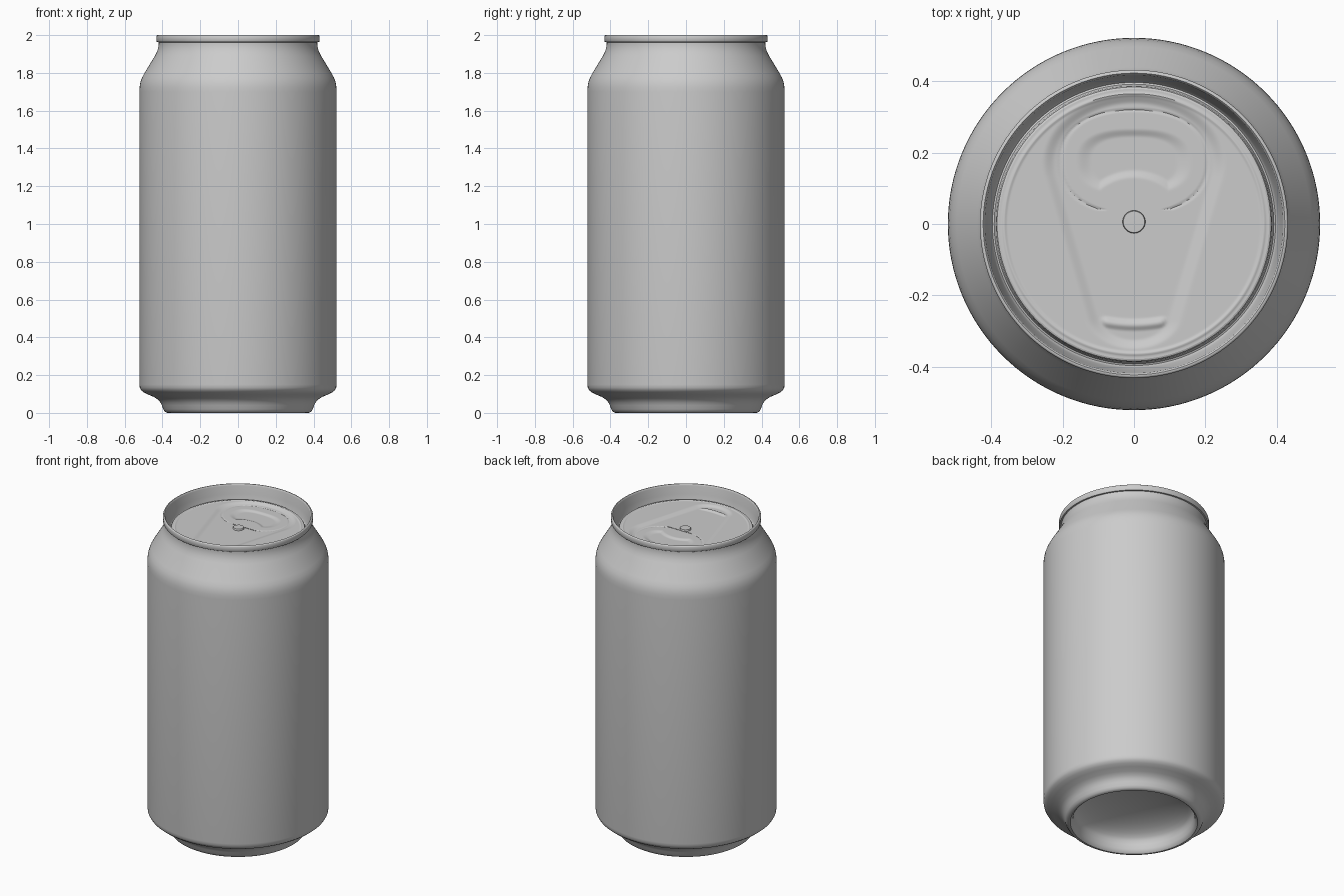
import bpy, bmesh, math
from math import sin, cos, tau, hypot

if "Cube" in bpy.data.objects:
    bpy.data.objects.remove(bpy.data.objects["Cube"])


def finish(name, bm, angle=40):
    bmesh.ops.recalc_face_normals(bm, faces=bm.faces)
    me = bpy.data.meshes.new(name)
    bm.to_mesh(me)
    bm.free()
    ob = bpy.data.objects.new(name, me)
    bpy.context.collection.objects.link(ob)
    bpy.ops.object.select_all(action='DESELECT')
    ob.select_set(True)
    bpy.context.view_layer.objects.active = ob
    bpy.ops.object.shade_smooth_by_angle(angle=math.radians(angle))
    return ob


def lathe(name, profile, segs, height=None, angle=40):
    """Revolve (radius, z) points about z; radius 0 closes to a pole.
    height(x, y) optionally embosses the surface."""
    bm = bmesh.new()
    rings = []
    for r, z in profile:
        n = 1 if r == 0 else segs
        ring = []
        for i in range(n):
            x, y = r * cos(tau * i / segs), r * sin(tau * i / segs)
            ring.append(bm.verts.new((x, y, z + (height(x, y) if height else 0))))
        rings.append(ring)
    for a, b in zip(rings, rings[1:]):
        for i in range(segs):
            j = (i + 1) % segs
            quad = [a[i % len(a)], a[j % len(a)], b[j % len(b)], b[i % len(b)]]
            bm.faces.new(list(dict.fromkeys(quad)))
    return finish(name, bm, angle)


# Can body: domed base, stand ring, wall, shoulder and neck
dome = [(0.345 * sin(t * math.pi / 20), 0.055 + 0.11 * cos(t * math.pi / 20))
        for t in range(0, 10)]
dome[0] = (0, dome[0][1])
body = dome + [
    (0.345, 0.05), (0.35, 0.025), (0.357, 0.008), (0.367, 0), (0.378, 0.001),
    (0.388, 0.007), (0.396, 0.02), (0.403, 0.04), (0.411, 0.055), (0.423, 0.07),
    (0.445, 0.084), (0.475, 0.097), (0.498, 0.108), (0.513, 0.12), (0.52, 0.133),
    (0.522, 0.15), (0.522, 1.70), (0.521, 1.725), (0.517, 1.75), (0.509, 1.773),
    (0.497, 1.796), (0.44, 1.89), (0.43, 1.91), (0.423, 1.93), (0.42, 1.95),
    (0.42, 1.965)]
lathe("can_body", body, 128)

# Seamed rim, chuck wall and countersink groove
rim = [
    (0.418, 1.962), (0.429, 1.963), (0.432, 1.967), (0.432, 1.994), (0.43, 1.998),
    (0.427, 2.0), (0.423, 2.0), (0.42, 1.997), (0.418, 1.99), (0.412, 1.94),
    (0.404, 1.905), (0.401, 1.895), (0.397, 1.89), (0.392, 1.892), (0.389, 1.898),
    (0.387, 1.912), (0.384, 1.918), (0.379, 1.92)]
lathe("lid_rim", rim, 128)


# Lid panel embossing from distance fields
def step(d, w):
    """1 inside (d<0), easing to 0 across a wall of width w."""
    t = min(1, max(0, 0.5 - d / w))
    return t * t * (3 - 2 * t)


def teardrop(x, y):
    # Hull of a big and a small circle, widened in x
    px, py = abs(x) / 1.32, 0.17 - y
    r1, r2, h = 0.18, 0.088, 0.42
    b = (r1 - r2) / h
    a = math.sqrt(1 - b * b)
    k = -b * px + a * py
    if k < 0:
        return hypot(px, py) - r1
    if k > a * h:
        return hypot(px, py - h) - r2
    return px * a + py * b - r1


def oval(x, y, cy, rx, ry, p):
    q = (abs(x / rx) ** p + abs((y - cy) / ry) ** p) ** (1 / p)
    return (q - 1) * min(rx, ry)


def emboss(x, y):
    z = -0.010 * step(teardrop(x, y), 0.03)
    # Bean-shaped dent in the opening
    bean = max(oval(x, y, 0.175, 0.14, 0.08, 2.6), 0.16 - hypot(x, y + 0.02))
    z -= 0.007 * step(bean, 0.025)
    # Score line round the opening, left open near the hinge
    if y > 0.04:
        z -= 0.003 * step(abs(oval(x, y, 0.175, 0.206, 0.145, 2.3)) - 0.002, 0.006)
    # Finger bead
    z += 0.007 * step(hypot(max(0, abs(x) - 0.075), y + 0.283 - 1.2 * x * x) - 0.01, 0.018)
    # Ring bead near the panel edge
    z += 0.004 * step(abs(hypot(x, y) - 0.364) - 0.003, 0.01)
    return z


panel = [(0.379 * i / 110, 1.92) for i in range(111)]
lathe("lid_panel", panel, 240, emboss)

# Rivet in the middle of the lid
rivet = lathe("rivet", [(0.032, 1.905), (0.032, 1.917), (0.03, 1.920), (0, 1.921)], 40)
rivet.location.y = 0.006

# Short hinge line beside the rivet
bm = bmesh.new()
bmesh.ops.create_cube(bm, size=1)
bmesh.ops.scale(bm, vec=(0.17, 0.004, 0.004), verts=bm.verts)
bmesh.ops.translate(bm, vec=(0.02, 0.036, 1.910), verts=bm.verts)
finish("hinge_line", bm)
